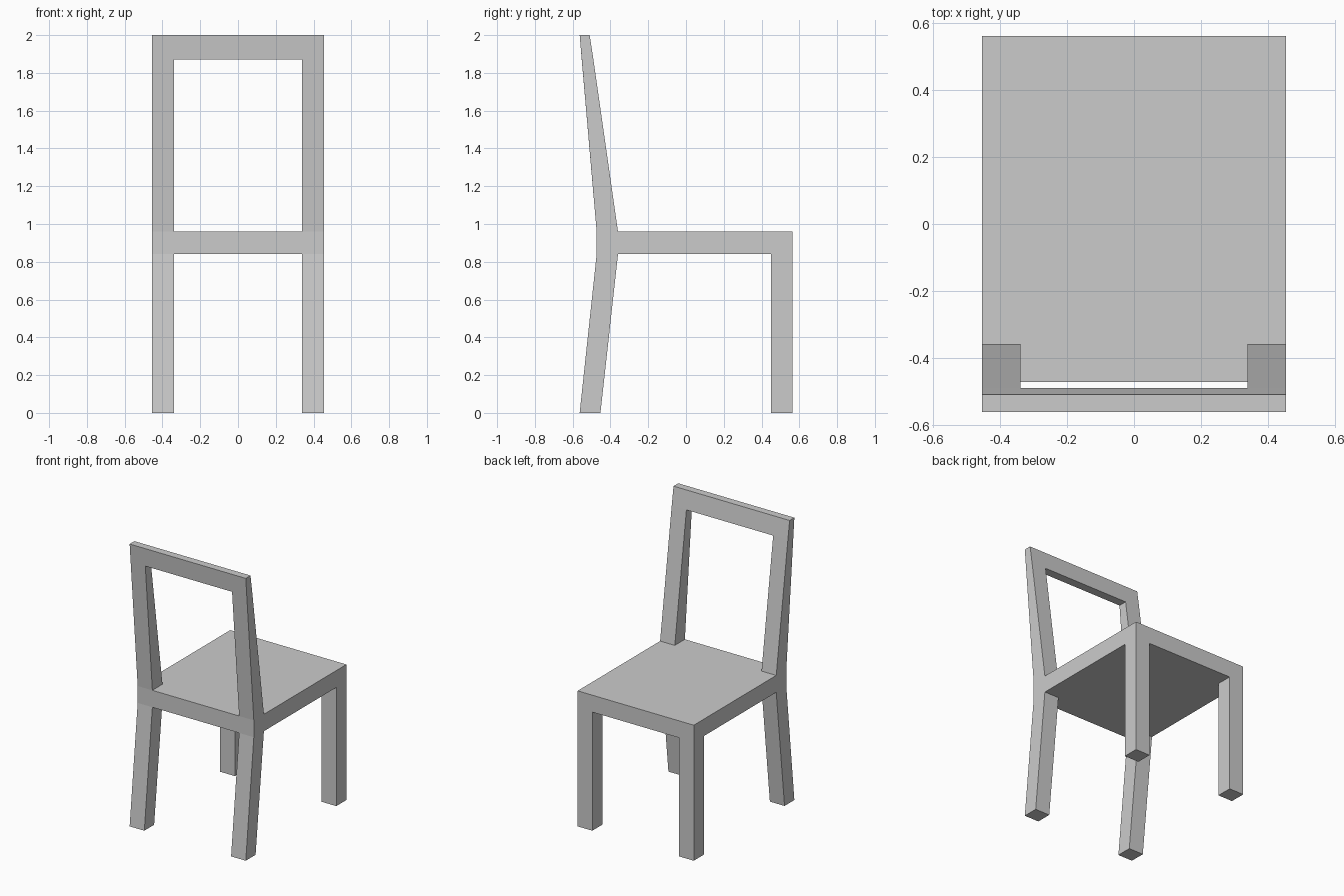
import bpy, bmesh

if "Cube" in bpy.data.objects:
    bpy.data.objects.remove(bpy.data.objects["Cube"])

XS = (-0.455, -0.34, 0.34, 0.455)
YS = (-0.473, -0.36, 0.45, 0.563)
SEAT_BOTTOM, SEAT_TOP = 0.84, 0.96

bm = bmesh.new()


def extrude_to(face, z, y0, y1):
    """Extrude a horizontal face to height z, reshaped to span y0..y1."""
    new = bmesh.ops.extrude_discrete_faces(bm, faces=[face])["faces"][0]
    mid = new.calc_center_median().y
    for v in new.verts:
        v.co.y = y0 if v.co.y < mid else y1
        v.co.z = z
    return new


def face_at(x_side, rear, z):
    """Find the seat corner face on the given side, end and height."""
    for f in bm.faces:
        c = f.calc_center_median()
        if (abs(c.z - z) < 1e-4 and c.x * x_side > 0.35
                and (c.y < -0.37 if rear else c.y > 0.46)):
            return f


# seat slab: a 3 x 3 grid whose corner cells match the legs
bmesh.ops.create_grid(bm, x_segments=3, y_segments=3, size=1.5)
for v in bm.verts:
    v.co = (XS[round(v.co.x + 1.5)], YS[round(v.co.y + 1.5)], SEAT_BOTTOM)
top = bmesh.ops.extrude_face_region(bm, geom=bm.faces[:], use_keep_orig=True)["geom"]
for v in top:
    if isinstance(v, bmesh.types.BMVert):
        v.co.z = SEAT_TOP
bmesh.ops.recalc_face_normals(bm, faces=bm.faces[:])

for side in (-1, 1):
    # straight front leg and splayed rear leg
    extrude_to(face_at(side, False, SEAT_BOTTOM), 0, YS[2], YS[3])
    extrude_to(face_at(side, True, SEAT_BOTTOM), 0, -0.563, -0.453)
    # tapered, leaning back post
    post = extrude_to(face_at(side, True, SEAT_TOP), 1.87, -0.552, -0.49)
    extrude_to(post, 2.0, -0.563, -0.51)

# top rail bridges the inner faces of the two post ends
inner = [f for f in bm.faces
         if f.calc_center_median().z > 1.9 and abs(abs(f.calc_center_median().x) - 0.34) < 1e-3]
edges = list({e for f in inner for e in f.edges})
bmesh.ops.delete(bm, geom=inner, context='FACES_ONLY')
bmesh.ops.bridge_loops(bm, edges=edges)

# merge coplanar cells into clean flat faces
bmesh.ops.recalc_face_normals(bm, faces=bm.faces[:])
bmesh.ops.dissolve_limit(bm, angle_limit=0.01, verts=bm.verts[:], edges=bm.edges[:])

mesh = bpy.data.meshes.new("chair")
bm.to_mesh(mesh)
bm.free()
bpy.context.collection.objects.link(bpy.data.objects.new("chair", mesh))
